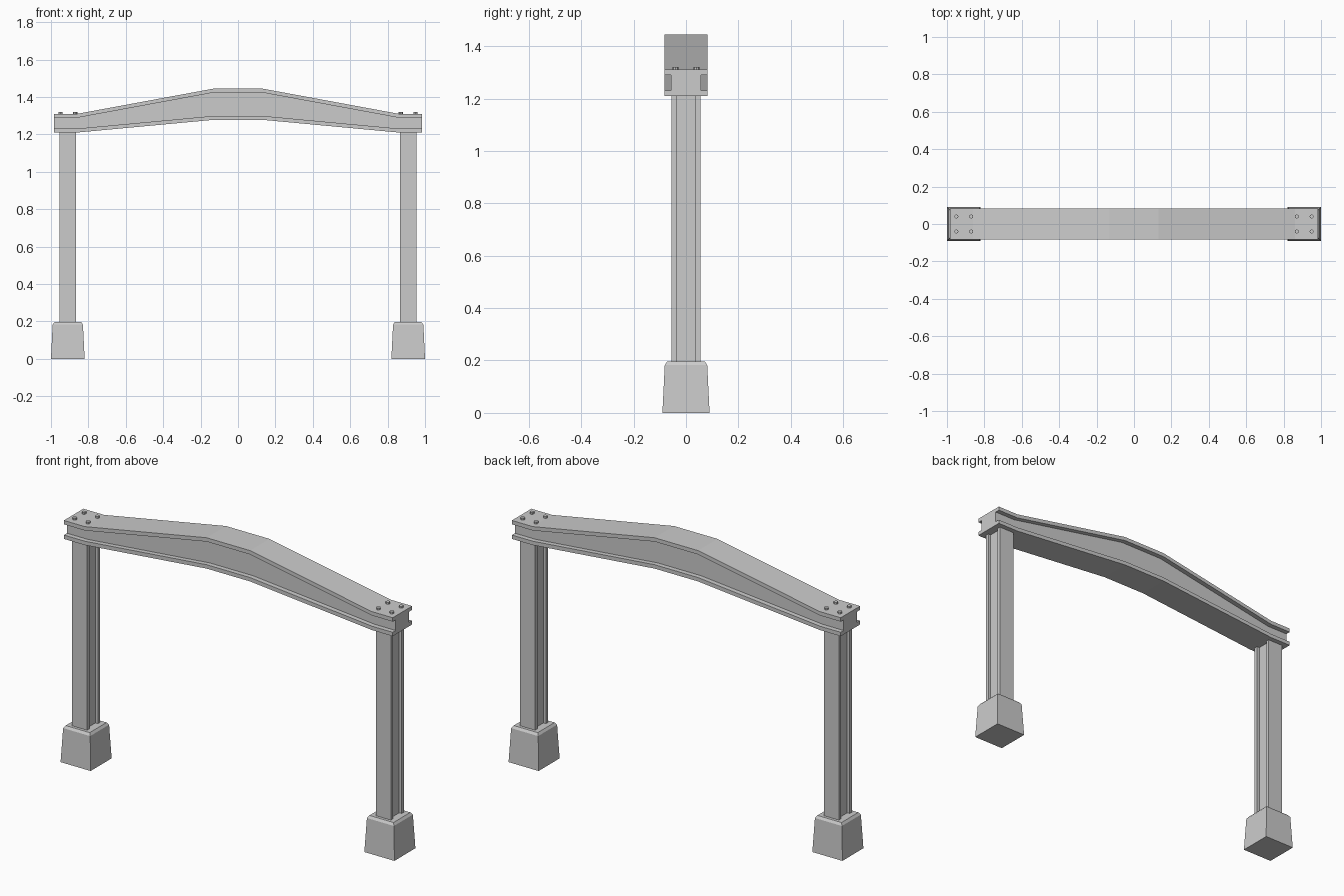
import bpy

if "Cube" in bpy.data.objects:
    bpy.data.objects.remove(bpy.data.objects["Cube"])

def loft(name, rings):
    """Closed solid through a list of equal-length point rings."""
    n = len(rings[0])
    verts = [p for r in rings for p in r]
    faces = [tuple(reversed(range(n))), tuple(range(len(verts) - n, len(verts)))]
    for k in range(len(rings) - 1):
        for i in range(n):
            j = (i + 1) % n
            faces.append((k * n + i, k * n + j, (k + 1) * n + j, (k + 1) * n + i))
    me = bpy.data.meshes.new(name)
    me.from_pydata(verts, [], faces)
    ob = bpy.data.objects.new(name, me)
    bpy.context.collection.objects.link(ob)
    return ob

def i_section(half, web, lo, hi, t):
    """I outline: flanges of thickness t at lo and hi, counter-clockwise."""
    right = [(half, lo), (half, lo + t), (web, lo + t),
             (web, hi - t), (half, hi - t), (half, hi)]
    return right + [(-a, b) for a, b in reversed(right)]

# Roof beam: I-section swept along the rising spine
stations = [(-0.985, 1.21, 1.31), (-0.86, 1.21, 1.31), (-0.13, 1.278, 1.445)]
stations += [(-x, lo, hi) for x, lo, hi in reversed(stations)]
loft("roof_beam", [[(x, y, z) for y, z in i_section(0.083, 0.057, lo, hi, 0.021)]
                   for x, lo, hi in stations])

for side, cx in (("left", -0.91), ("right", 0.91)):
    # Tapered footing with a chamfered top
    loft(side + "_footing", [[(cx + sx * h, sy * h, z) for sx, sy in
                              ((-1, -1), (1, -1), (1, 1), (-1, 1))]
                             for h, z in ((0.09, 0), (0.081, 0.183), (0.072, 0.196))])
    # I-section column, flanges facing front and back
    section = i_section(0.045, 0.03, -0.056, 0.056, 0.019)
    loft(side + "_column", [[(cx + a, b, z) for a, b in section] for z in (0.19, 1.215)])
    # Bolt heads on the beam end
    for dx in (-0.04, 0.04):
        for y in (-0.04, 0.04):
            bpy.ops.mesh.primitive_cylinder_add(vertices=8, radius=0.011, depth=0.02,
                                                location=(cx + dx, y, 1.31))
            bpy.context.object.name = side + "_bolt"
